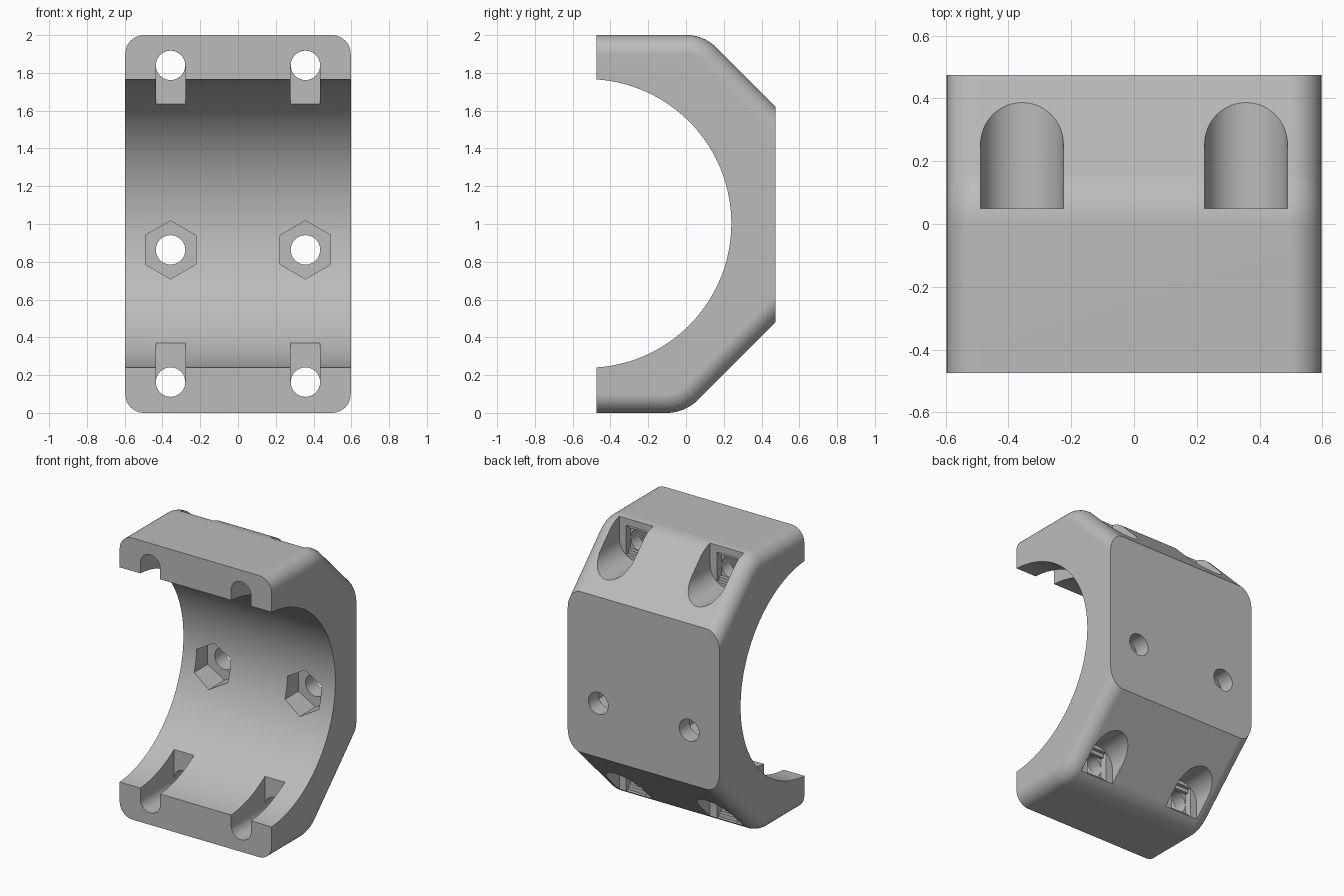
import bpy, bmesh, math
from mathutils import Matrix, Vector

if "Cube" in bpy.data.objects:
    bpy.data.objects.remove(bpy.data.objects["Cube"])

HALF_W, DEPTH, FILLET = 0.597, 0.475, 0.1
HOLE_X, HOLE_R, HEAD_R = 0.357, 0.078, 0.132
BORE_Y, BORE_Z, BORE_R = -0.524, 1.003, 0.764

grey = bpy.data.materials.new("plain_grey")
grey.use_nodes = True
COLOUR = (0.5, 0.5, 0.5, 1)
grey.diffuse_color = COLOUR
grey.node_tree.nodes["Principled BSDF"].inputs["Base Color"].default_value = COLOUR


def make_object(name, bm):
    bmesh.ops.recalc_face_normals(bm, faces=bm.faces)
    mesh = bpy.data.meshes.new(name)
    bm.to_mesh(mesh)
    bm.free()
    mesh.materials.append(grey)
    obj = bpy.data.objects.new(name, mesh)
    bpy.context.collection.objects.link(obj)
    return obj


def bend(corner_y, z, side, radius, inset, steps=10):
    """Rounded 45 degree bend from the flat end into the sloped back."""
    cy = corner_y - radius * math.tan(math.pi / 8)
    r = radius - inset
    return [(cy + r * math.sin(a), z - side * radius + side * r * math.cos(a))
            for a in (math.pi / 4 * i / steps for i in range(steps + 1))]


def profile(inset):
    """Side outline; the outer ends and slopes move inward by inset."""
    slope = inset * math.sqrt(2)
    top = bend(0.095, 2, 1, 0.22, inset)
    bottom = bend(-0.005, 0, -1, 0.24, inset)
    pts = [(-DEPTH, 2 - inset)] + top + [(DEPTH, 1.62 - slope), (DEPTH, 0.48 + slope)]
    pts += bottom[::-1] + [(-DEPTH, inset)]
    # inner bore, from the lower lip to the upper lip
    end = math.acos((-DEPTH - BORE_Y) / BORE_R)
    for i in range(65):
        a = -end + 2 * end * i / 64
        pts.append((BORE_Y + BORE_R * math.cos(a), BORE_Z + BORE_R * math.sin(a)))
    return pts


# Half clamp body: side outlines lofted across the width, with rounded rims
stations = []
for i in range(11):
    a = math.pi / 2 * i / 10
    stations.append((HALF_W - FILLET + FILLET * math.cos(a), FILLET * (1 - math.sin(a))))
stations += [(-x, d) for x, d in reversed(stations)]
bm = bmesh.new()
rings = [[bm.verts.new((x, y, z)) for y, z in profile(d)] for x, d in stations]
for r0, r1 in zip(rings, rings[1:]):
    for i in range(len(r0)):
        j = (i + 1) % len(r0)
        bm.faces.new((r0[i], r0[j], r1[j], r1[i]))
bm.faces.new(rings[0])
bm.faces.new(rings[-1])
body = make_object("clamp_half", bm)


def cut(bm):
    cutter = make_object("cutter", bm)
    cutter.hide_render = True
    mod = body.modifiers.new("cut", "BOOLEAN")
    mod.operation, mod.solver, mod.object = "DIFFERENCE", "EXACT", cutter
    bpy.context.view_layer.objects.active = body
    bpy.ops.object.modifier_apply(modifier=mod.name)
    bpy.data.objects.remove(cutter)


def prism(points, y0, y1):
    """Cut a front-view outline from y0 to y1."""
    bm = bmesh.new()
    face = bm.faces.new([bm.verts.new((x, y0, z)) for x, z in points])
    ext = bmesh.ops.extrude_face_region(bm, geom=[face])
    moved = [v for v in ext["geom"] if isinstance(v, bmesh.types.BMVert)]
    bmesh.ops.translate(bm, verts=moved, vec=(0, y1 - y0, 0))
    cut(bm)


def arc(x, z, r, start, sweep, n):
    return [(x + r * math.cos(start + sweep * i / n), z + r * math.sin(start + sweep * i / n))
            for i in range(n + 1)]


def u_shape(x, z, r, z_open, n=24):
    """Round at z, with straight sides running to z_open."""
    start = math.pi if z_open > z else 0
    return arc(x, z, r, start, math.pi, n) + [(x + (r if z_open > z else -r), z_open),
                                              (x - (r if z_open > z else -r), z_open)]


def rect(x, z, w, h):
    return [(x - w, z - h), (x + w, z - h), (x + w, z + h), (x - w, z + h)]


for x in (-HOLE_X, HOLE_X):
    for z, outward in ((1.84, 1), (0.163, -1)):
        # bolt slot open to the bore, bolt hole, bolt head pocket
        prism(u_shape(x, z, HOLE_R, 1.0), -0.6, -0.096)
        prism(arc(x, z, HOLE_R, 0, math.tau, 32)[:-1], -0.2, 0.2)
        prism(u_shape(x, z, HEAD_R, z + outward * 0.4), 0.05, 0.7)
        # stepped seat behind the bolt head
        prism(rect(x, z, HOLE_R + 0.001, 0.105), 0.025, 0.07)
        prism(rect(x, z, HOLE_R + 0.001, HOLE_R + 0.001), 0.0, 0.07)
    # hexagonal nut recess with a through hole to the back
    prism(arc(x, 0.863, 0.154, math.pi / 6, math.tau, 6)[:-1], 0.0, 0.36)
    prism(arc(x, 0.863, HOLE_R, 0, math.tau, 32)[:-1], 0.2, 0.7)

# Smooth curved faces, keep cut edges crisp
bpy.ops.object.select_all(action="DESELECT")
body.select_set(True)
bpy.context.view_layer.objects.active = body
bpy.ops.object.shade_smooth_by_angle(angle=math.radians(30))
weighted = body.modifiers.new("even_shading", "WEIGHTED_NORMAL")
weighted.keep_sharp = True
